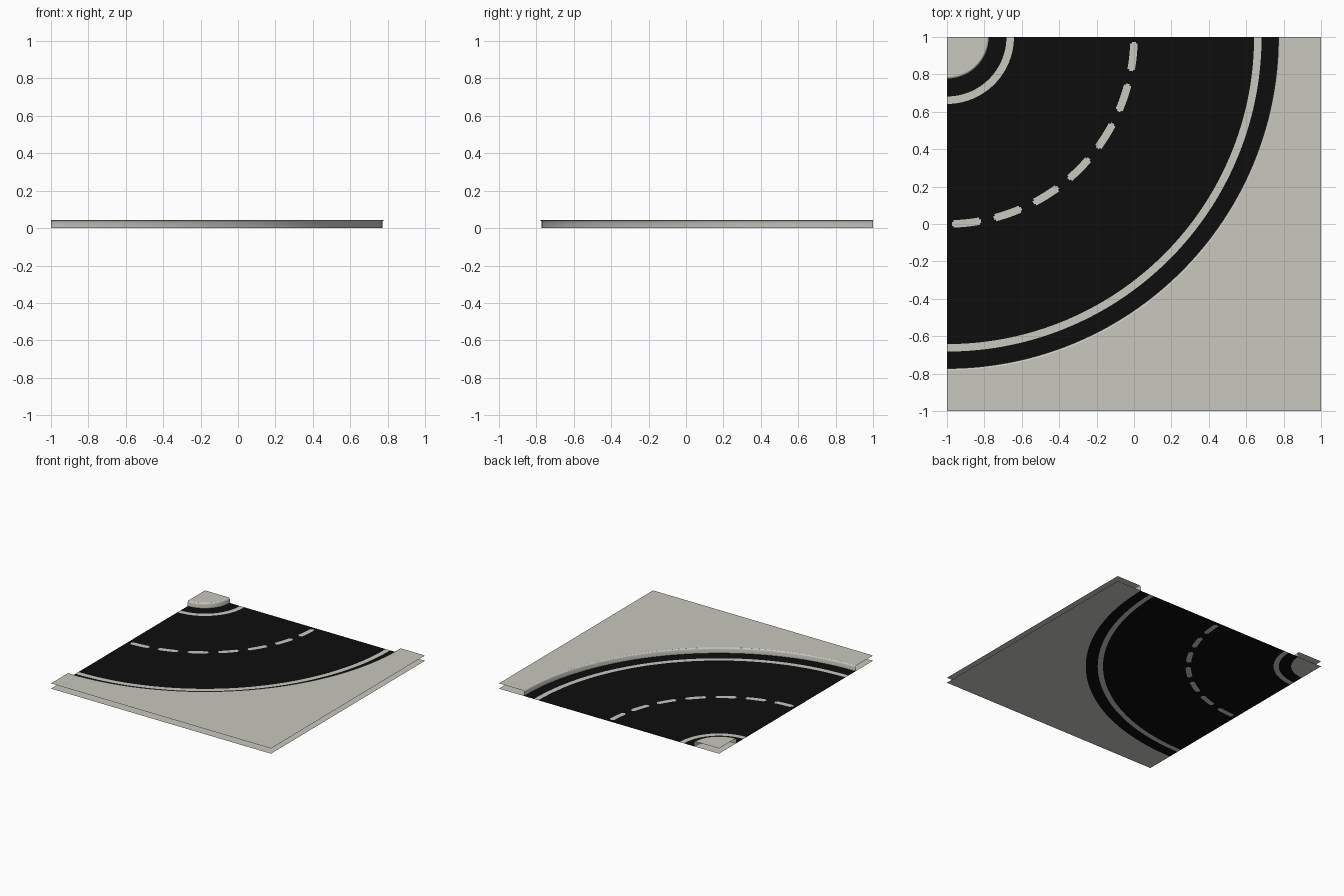
import bpy, math

if "Cube" in bpy.data.objects:
    bpy.data.objects.remove(bpy.data.objects["Cube"])

N = 180                      # half-degree steps through the quarter turn
CX, CY = -1.0, 1.0           # centre of the bend
EDGE = None                  # radius marker meaning "out to the tile border"


def material(name, rgb):
    m = bpy.data.materials.new(name)
    m.diffuse_color = (*rgb, 1)
    m.use_nodes = True
    m.node_tree.nodes["Principled BSDF"].inputs["Base Color"].default_value = m.diffuse_color
    return m


PALE = material("pale_concrete", (0.58, 0.58, 0.52))
BLACK = material("black_asphalt", (0.004, 0.004, 0.004))


def point(r, z, i):
    a = math.radians(90 * i / N)
    s, c = math.sin(a), math.cos(a)
    if r is EDGE:
        r = 2 / max(s, c)
    return (CX + r * s, CY - r * c, z)


def sweep(name, profile, rule=lambda band, deg: 0):
    """Sweep a (radius, height) profile round the bend; rule picks the material."""
    verts = [point(r, z, i) for r, z in profile for i in range(N + 1)]
    faces, mats = [], []
    for b in range(len(profile) - 1):
        for i in range(N):
            p, q = b * (N + 1) + i, (b + 1) * (N + 1) + i
            if profile[b][0] == 0:
                faces.append((p, q, q + 1))
            else:
                faces.append((p, q, q + 1, p + 1))
            mats.append(rule(b, (i + 0.5) * 90 / N))
    me = bpy.data.meshes.new(name)
    me.from_pydata(verts, [], faces)
    me.materials.append(PALE)
    me.materials.append(BLACK)
    me.polygons.foreach_set("material_index", mats)
    ob = bpy.data.objects.new(name, me)
    bpy.context.collection.objects.link(ob)
    return ob


# Ground sheet: asphalt bands with two edge lines and a dashed centre line
radii = [0, 0.225, 0.318, 0.358, 0.98, 0.99, 1.01, 1.02, 1.642, 1.682, 1.772, EDGE]
SOLID = {0, 2, 8, 10}                       # fully pale bands
DASH_HALF = {4: 4.0, 5: 4.6, 6: 4.0}        # shorter outer rows round the ends


def ground_rule(band, deg):
    if band in SOLID:
        return 0
    if band in DASH_HALF:
        offset = min(abs(deg - (45 + 13 * k)) for k in range(-3, 4))
        return 0 if offset < DASH_HALF[band] else 1
    return 1


sweep("road_surface", [(r, 0) for r in radii], ground_rule)

# Raised pavements: open-sided sheets at kerb height
H = 0.043
sweep("inner_pavement", [(0, H), (0.215, H)])
sweep("outer_pavement", [(1.782, H), (EDGE, H)])

# Kerbs with softened top edges
kerbs = [
    sweep("inner_kerb", [(0.215, H), (0.222, H - 0.003), (0.225, H - 0.01), (0.225, 0)]),
    sweep("outer_kerb", [(1.772, 0), (1.772, H - 0.01), (1.775, H - 0.003), (1.782, H)]),
]
for k in kerbs:
    for p in k.data.polygons:
        p.use_smooth = True
